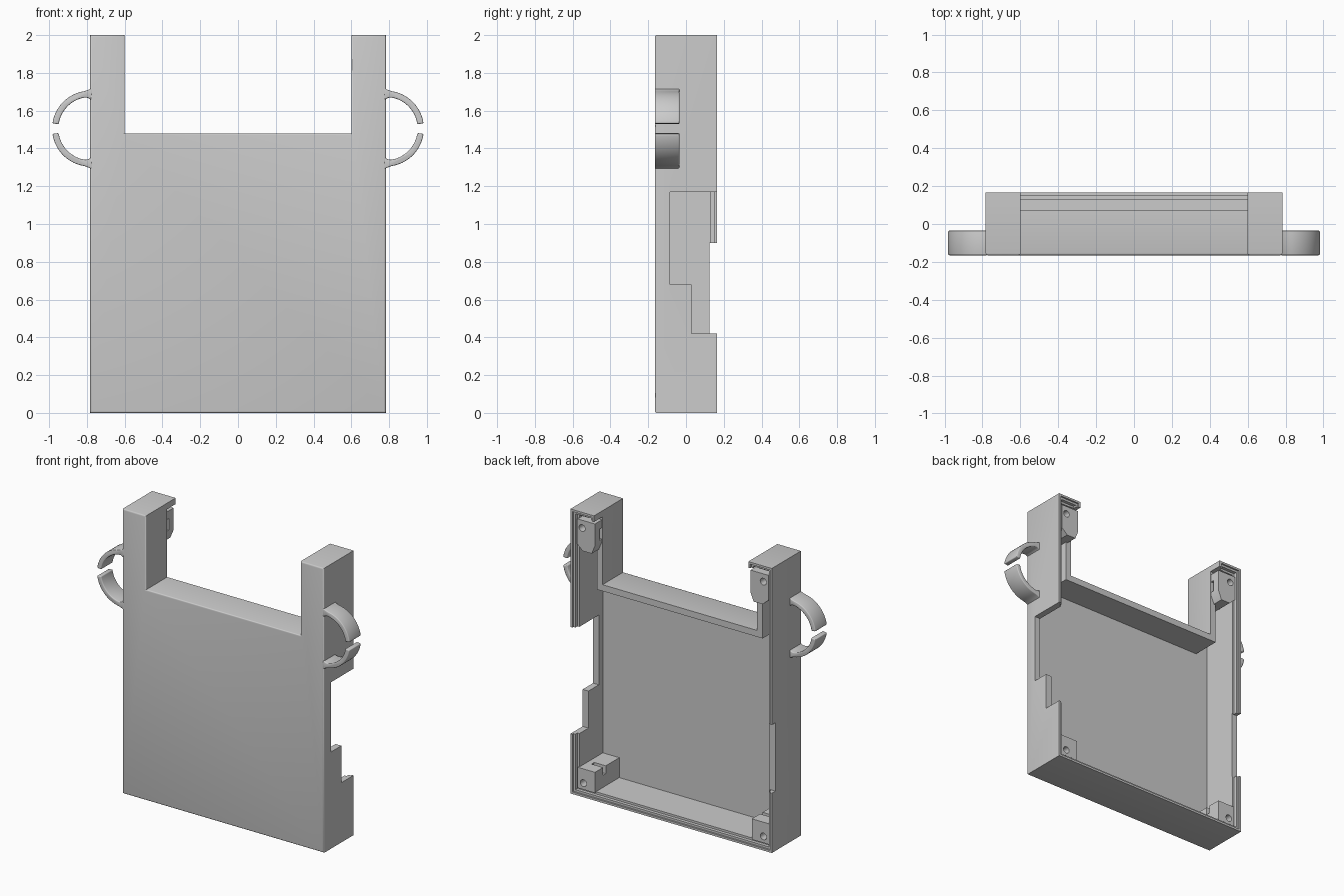
import bpy, bmesh
from math import sin, cos, radians
from mathutils import Vector

cube = bpy.data.objects.get("Cube")
if cube:
    bpy.data.objects.remove(cube, do_unlink=True)

grey = bpy.data.materials.new("light_grey_plastic")
grey.use_nodes = True
grey.diffuse_color = (0.6, 0.6, 0.6, 1)
grey.node_tree.nodes["Principled BSDF"].inputs["Base Color"].default_value = (0.6, 0.6, 0.6, 1)

HALF_W, HALF_D, HEIGHT = 0.783, 0.165, 2.0
NOTCH_X, NOTCH_Z = 0.6, 1.48
FRONT = -HALF_D


def prism(name, pts, start, sweep, round_front=0):
    """Extrude a closed 3D outline; optionally round the edges of its first cap."""
    bm = bmesh.new()
    cap = bm.faces.new([bm.verts.new(Vector(p) + Vector(start)) for p in pts])
    rim = list(cap.edges)
    new = bmesh.ops.extrude_face_region(bm, geom=[cap], use_keep_orig=True)["geom"]
    bmesh.ops.translate(bm, verts=[g for g in new if isinstance(g, bmesh.types.BMVert)], vec=sweep)
    bmesh.ops.recalc_face_normals(bm, faces=bm.faces)
    if round_front:
        bmesh.ops.bevel(bm, geom=rim, offset=round_front, segments=3, profile=0.5, affect='EDGES')
    mesh = bpy.data.meshes.new(name)
    bm.to_mesh(mesh)
    bm.free()
    mesh.materials.append(grey)
    obj = bpy.data.objects.new(name, mesh)
    bpy.context.collection.objects.link(obj)
    return obj


def xz_prism(name, pts, y0, y1, round_front=0):
    return prism(name, [(x, 0, z) for x, z in pts], (0, y0, 0), (0, y1 - y0, 0), round_front)


def box(name, x, y, z):
    return xz_prism(name, [(x[0], z[0]), (x[1], z[0]), (x[1], z[1]), (x[0], z[1])], y[0], y[1])


def activate(obj):
    bpy.ops.object.select_all(action='DESELECT')
    obj.select_set(True)
    bpy.context.view_layer.objects.active = obj


def combine(obj, other, operation='DIFFERENCE'):
    activate(obj)
    mod = obj.modifiers.new("bool", 'BOOLEAN')
    mod.operation, mod.solver, mod.object = operation, 'EXACT', other
    bpy.ops.object.modifier_apply(modifier=mod.name)
    bpy.data.objects.remove(other, do_unlink=True)


def u_outline(t):
    """Two-armed outline, inset by t."""
    w, n, low, top, nz = HALF_W - t, NOTCH_X + t, t, HEIGHT - t, NOTCH_Z - t
    return [(-w, low), (w, low), (w, top), (n, top), (n, nz), (-n, nz), (-n, top), (-w, top)]


# Hollow case with a stepped rim, open at the back
case = xz_prism("case", u_outline(0), FRONT, HALF_D, 0.01)
for inset, depth in ((0.045, -0.13), (0.03, 0.13), (0.015, 0.153)):
    combine(case, xz_prism("cavity", u_outline(inset), depth, 0.4))

# Lower walls around the notch
combine(case, box("notch_trim", (-0.655, 0.655), (0.07, 0.4), (1.4, 1.957)))

# Stepped opening in one side wall, shallow one in the other
steps = [(0.4, 0.42), (0.03, 0.42), (0.03, 0.68), (-0.085, 0.68), (-0.085, 1.17), (0.4, 1.17)]
combine(case, prism("side_opening", [(0, y, z) for y, z in steps], (0.7, 0, 0), (0.2, 0, 0)))
combine(case, box("cable_opening", (-0.9, -0.7), (0.125, 0.4), (0.42, 0.9)))


def screw_hole(post, x, z, y1):
    ring = [(x + 0.024 * cos(radians(a)), z + 0.024 * sin(radians(a))) for a in range(0, 360, 20)]
    combine(post, xz_prism("hole", ring, y1 - 0.12, y1 + 0.1))


def span(side, a, b):
    return sorted((side * a, side * b))


# Screw posts with nut slots
for side, label in ((1, "left"), (-1, "right")):
    outline = [(0.605, 1.78), (0.63, 1.72), (0.70, 1.72), (0.745, 1.76), (0.745, 1.935), (0.605, 1.935)]
    post = xz_prism(label + "_top_post", [(side * x, z) for x, z in outline], -0.01, 0.148)
    screw_hole(post, side * 0.705, 1.88, 0.148)
    combine(post, box("slot", span(side, 0.5, 0.65), (0.065, 0.095), (1.8, 1.88)))

    post = box(label + "_bottom_post", span(side, 0.61, 0.745), (-0.135, 0.14), (0.04, 0.185))
    screw_hole(post, side * 0.7, 0.085, 0.14)
    combine(post, box("slot", span(side, 0.64, 0.7), (0.02, 0.05), (0.1, 0.3)))
    combine(post, box("slot_mouth", span(side, 0.5, 0.66), (0.02, 0.05), (0.13, 0.3)))

# Curved hooks on both sides, flared where they join the case
for side, label in ((1, "left"), (-1, "right")):
    for up, level in ((1, "upper"), (-1, "lower")):
        outer, inner = [], []
        for i in range(25):
            a = radians(8 + i * 3.55)
            flare = 0.016 * max(0, (i - 20) / 4) ** 2
            for ring, r in ((outer, 0.2 + flare), (inner, 0.167 - flare)):
                ring.append((side * (0.784 + r * cos(a)), 1.505 + up * r * sin(a)))
        hook = xz_prism(label + "_" + level + "_hook", outer + inner[::-1], FRONT, -0.035)
        activate(hook)
        mod = hook.modifiers.new("round", 'BEVEL')
        mod.width, mod.segments, mod.angle_limit = 0.012, 3, radians(45)
        bpy.ops.object.modifier_apply(modifier=mod.name)

# Smooth the rounded surfaces, keep edges sharp
for obj in list(bpy.context.collection.objects):
    if obj.type == 'MESH' and obj.data.materials and obj.data.materials[0] == grey:
        activate(obj)
        bpy.ops.object.shade_smooth_by_angle(angle=radians(35))
